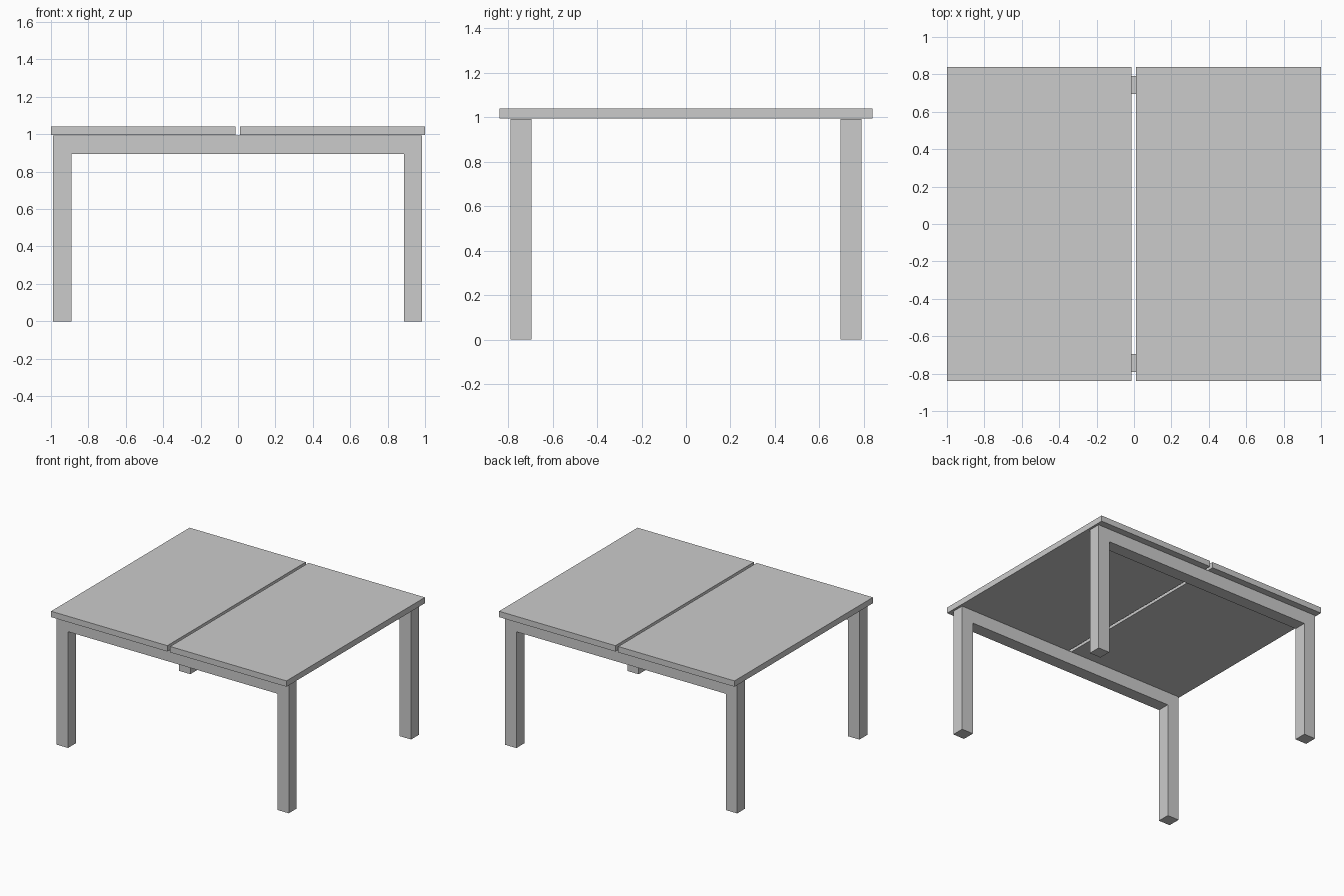
import bpy
import bmesh

if "Cube" in bpy.data.objects:
    bpy.data.objects.remove(bpy.data.objects["Cube"])


def prism(name, outline, y0, y1):
    """Extrude an (x, z) outline from y0 to y1."""
    bm = bmesh.new()
    face = bm.faces.new([bm.verts.new((x, y0, z)) for x, z in outline])
    ext = bmesh.ops.extrude_face_region(bm, geom=[face])
    verts = [g for g in ext["geom"] if isinstance(g, bmesh.types.BMVert)]
    bmesh.ops.translate(bm, verts=verts, vec=(0, y1 - y0, 0))
    bmesh.ops.recalc_face_normals(bm, faces=bm.faces[:])
    mesh = bpy.data.meshes.new(name)
    bm.to_mesh(mesh)
    bm.free()
    obj = bpy.data.objects.new(name, mesh)
    bpy.context.collection.objects.link(obj)
    return obj


TOP_Z, UNDER_Z, BEAM_Z = 1.04, 0.995, 0.893
LEFT, RIGHT, LEG = -0.988, 0.985, 0.097

# Two tabletop panels with a narrow slot between them
for name, x0, x1 in (("left_panel", -1.0, -0.0125), ("right_panel", 0.0115, 1.0)):
    prism(name, [(x0, UNDER_Z), (x1, UNDER_Z), (x1, TOP_Z), (x0, TOP_Z)], -0.84, 0.84)

# Portal frames: two legs joined by a beam, flush on all faces
portal = [(LEFT, 0), (LEFT + LEG, 0), (LEFT + LEG, BEAM_Z),
          (RIGHT - LEG, BEAM_Z), (RIGHT - LEG, 0), (RIGHT, 0),
          (RIGHT, UNDER_Z - 0.002), (LEFT, UNDER_Z - 0.002)]
for name, y0, y1 in (("front_leg_frame", -0.79, -0.694), ("back_leg_frame", 0.694, 0.79)):
    prism(name, portal, y0, y1)
